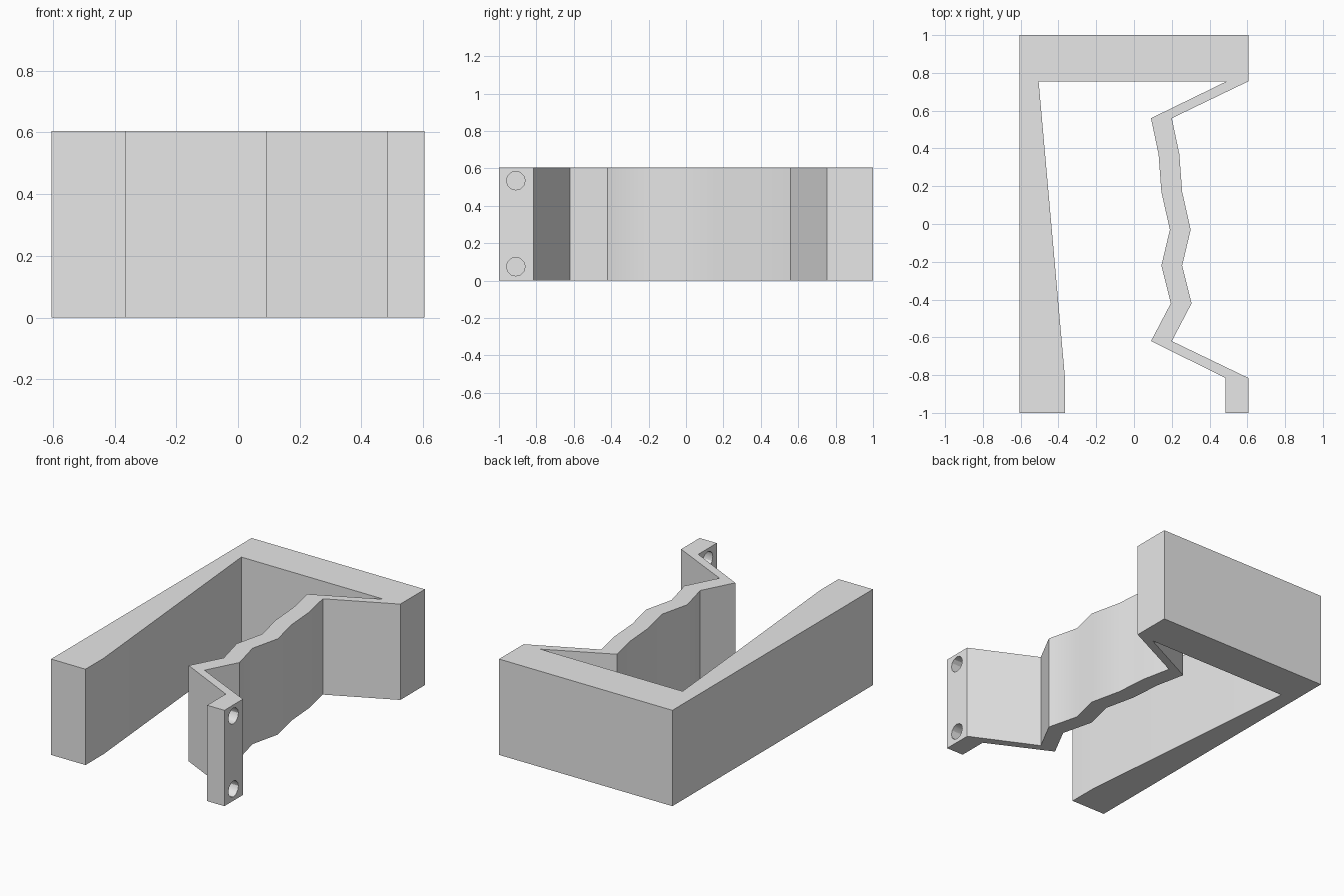
import bpy, bmesh
from math import radians, pi

cube = bpy.data.objects.get("Cube")
if cube:
    bpy.data.objects.remove(cube, do_unlink=True)

HEIGHT = 0.605

grey = bpy.data.materials.new("light_grey")
grey.use_nodes = True
grey.diffuse_color = (0.8, 0.8, 0.8, 1)
grey.node_tree.nodes["Principled BSDF"].inputs["Base Color"].default_value = (0.8, 0.8, 0.8, 1)

# Thick tapered arm and back bar
frame = [(-0.605, 1), (-0.605, -1), (-0.365, -1), (-0.365, -0.82), (-0.505, 0.755)]

# Thin zigzag spring, inner side from back to front, ending in a pad
spring_inner = [(0.49, 0.755), (0.09, 0.56), (0.13, 0.37), (0.145, 0.17), (0.19, -0.03),
                (0.145, -0.22), (0.195, -0.42), (0.09, -0.62), (0.485, -0.815), (0.485, -1)]
# Outer side from front to back
spring_outer = [(0.605, -1), (0.605, -0.815)]
spring_outer += [(x + 0.11, y) for x, y in reversed(spring_inner[1:8])]
spring_outer += [(0.605, 0.755), (0.605, 1)]


def extrude_profile(name, points, height):
    bm = bmesh.new()
    base = bm.faces.new([bm.verts.new((x, y, 0)) for x, y in points])
    result = bmesh.ops.extrude_face_region(bm, geom=[base])
    top = [v for v in result["geom"] if isinstance(v, bmesh.types.BMVert)]
    bmesh.ops.translate(bm, verts=top, vec=(0, 0, height))
    bmesh.ops.recalc_face_normals(bm, faces=bm.faces)
    mesh = bpy.data.meshes.new(name)
    bm.to_mesh(mesh)
    bm.free()
    mesh.materials.append(grey)
    obj = bpy.data.objects.new(name, mesh)
    bpy.context.collection.objects.link(obj)
    return obj


clip = extrude_profile("spring_clip_bracket", frame + spring_inner + spring_outer, HEIGHT)

# Two screw holes through the pad
for z in (0.075, 0.535):
    bpy.ops.mesh.primitive_cylinder_add(vertices=12, radius=0.05, depth=0.3,
                                        location=(0.545, -0.91, z), rotation=(0, pi / 2, 0))
    cutter = bpy.context.object
    cutter.name = "screw_hole_cutter"
    cutter.data.materials.append(grey)
    hole = clip.modifiers.new("screw_hole", "BOOLEAN")
    hole.operation = "DIFFERENCE"
    hole.solver = "EXACT"
    hole.object = cutter
    bpy.ops.object.select_all(action="DESELECT")
    clip.select_set(True)
    bpy.context.view_layer.objects.active = clip
    bpy.ops.object.modifier_apply(modifier=hole.name)
    bpy.data.objects.remove(cutter, do_unlink=True)

# Soft bends along the spring, crisp corners elsewhere
bpy.ops.object.shade_smooth_by_angle(angle=radians(30))
